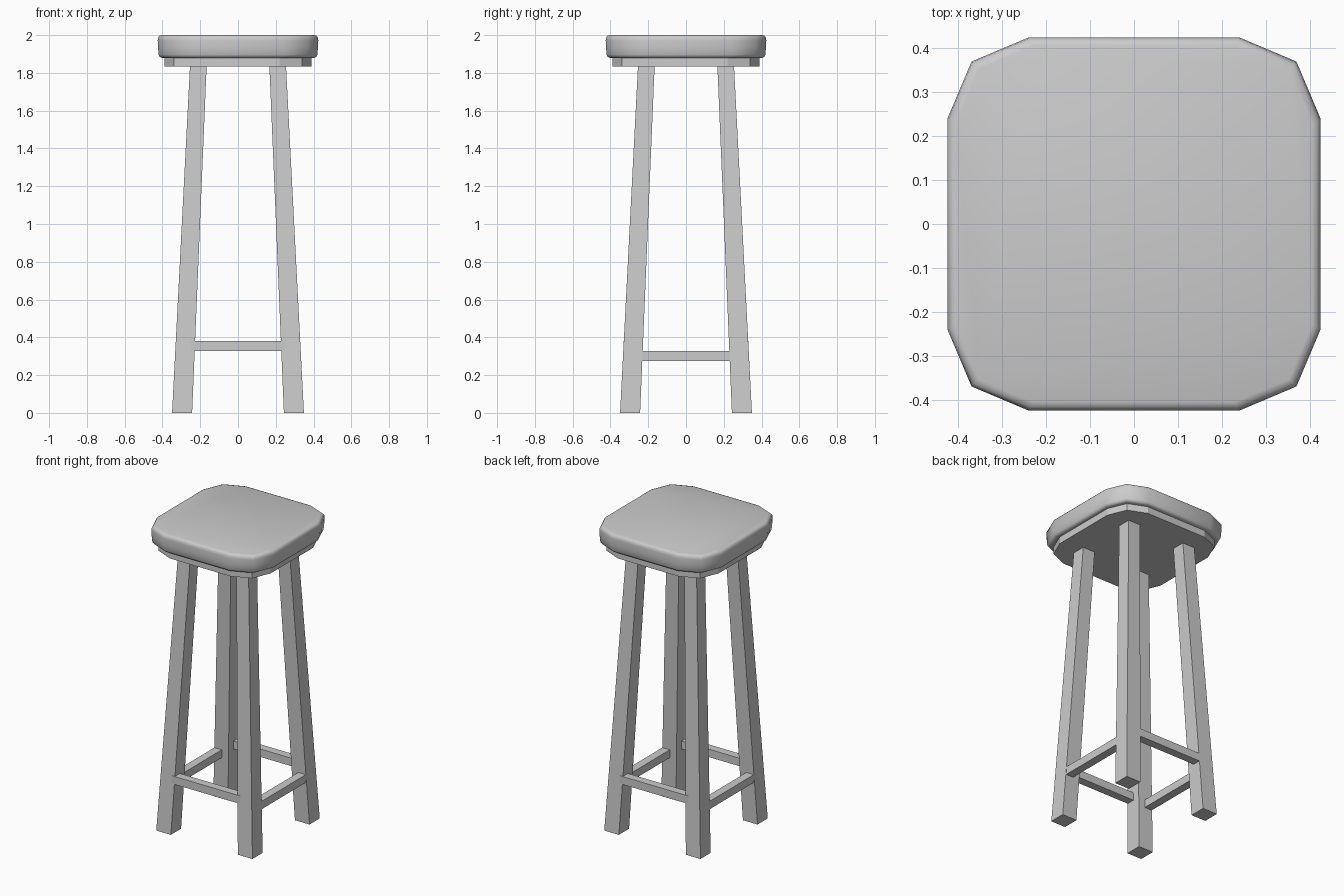
import bpy, bmesh
from mathutils import Vector

if "Cube" in bpy.data.objects:
    bpy.data.objects.remove(bpy.data.objects["Cube"])

# Twelve-sided rounded-square outline shared by cushion and seat base
Q = [(0.425, 0.24), (0.37, 0.37), (0.24, 0.425)]
OUTLINE = (Q + [(-x, y) for x, y in reversed(Q)] +
           [(-x, -y) for x, y in Q] + [(x, -y) for x, y in reversed(Q)])


def finish(bm, name):
    bmesh.ops.recalc_face_normals(bm, faces=bm.faces)
    me = bpy.data.meshes.new(name)
    bm.to_mesh(me)
    bm.free()
    ob = bpy.data.objects.new(name, me)
    bpy.context.collection.objects.link(ob)
    return ob


def loft(name, rings):
    """Closed solid through a stack of rings of 3D points."""
    bm = bmesh.new()
    loops = [[bm.verts.new(p) for p in ring] for ring in rings]
    n = len(loops[0])
    for a, b in zip(loops, loops[1:]):
        for i in range(n):
            j = (i + 1) % n
            bm.faces.new((a[i], a[j], b[j], b[i]))
    bm.faces.new(loops[0][::-1])
    bm.faces.new(loops[-1])
    return finish(bm, name)


def outline_ring(z, s):
    return [(x * s, y * s, z) for x, y in OUTLINE]


def square_ring(x0, x1, y0, y1, z):
    return [(x0, y0, z), (x1, y0, z), (x1, y1, z), (x0, y1, z)]


# Padded seat cushion with softly rounded rims
seat = loft("seat_cushion", [outline_ring(z, s) for z, s in (
    (1.88, 0.95), (1.884, 0.974), (1.896, 0.988), (1.93, 0.995),
    (1.972, 1.0), (1.987, 0.995), (1.996, 0.98), (2.0, 0.955))])
bpy.context.view_layer.objects.active = seat
seat.select_set(True)
bpy.ops.object.shade_smooth_by_angle(angle=0.87)

# Flat board under the cushion
loft("seat_base", [outline_ring(1.835, 0.918), outline_ring(1.88, 0.918)])

# Four tapered, splayed legs
for sy, yn in ((-1, "front"), (1, "back")):
    for sx, xn in ((-1, "left"), (1, "right")):
        rings = [square_ring(sx * i, sx * o, sy * i, sy * o, z)
                 for z, i, o in ((0, 0.243, 0.349), (1.84, 0.166, 0.254))]
        loft(f"{xn}_{yn}_leg", rings)

# Stretchers, flush with the outer leg faces; side pair sits lower
IN, OUT, END = 0.278, 0.332, 0.25
for s, xn, yn in ((-1, "left", "front"), (1, "right", "back")):
    loft(f"{yn}_stretcher", [square_ring(-END, END, s * IN, s * OUT, z)
                             for z in (0.328, 0.38)])
    loft(f"{xn}_stretcher", [square_ring(s * IN, s * OUT, -END, END, z)
                             for z in (0.276, 0.328)])
